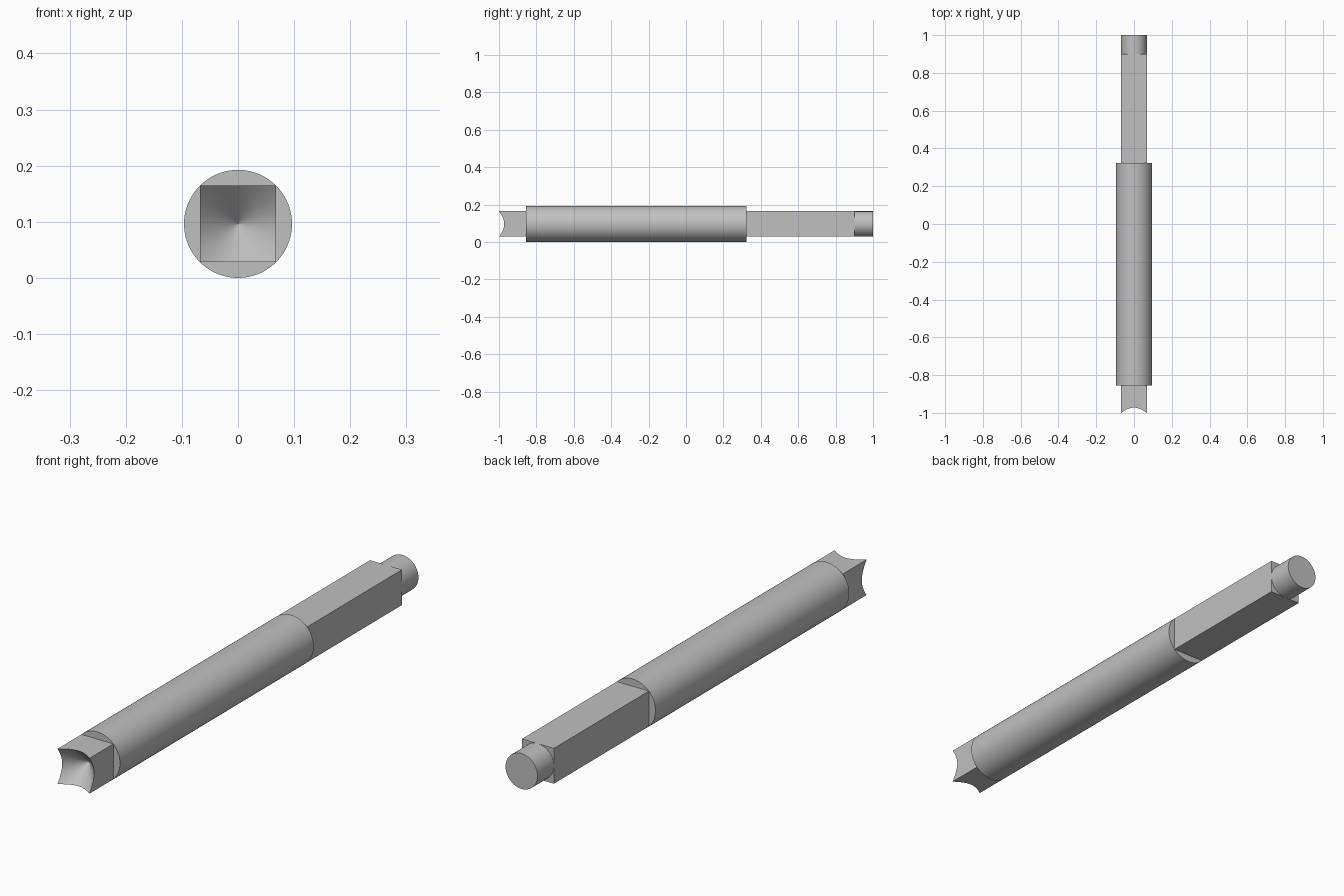
import bpy, bmesh, math
from mathutils import Matrix

cube = bpy.data.objects.get("Cube")
if cube:
    bpy.data.objects.remove(cube, do_unlink=True)

R = 0.0962                  # body radius, also the centre height
H = R / math.sqrt(2)        # half side of the square that fits the body circle

steel = bpy.data.materials.new("grey_steel")
steel.use_nodes = True
grey = (0.53, 0.53, 0.53, 1)
steel.diffuse_color = grey
steel.node_tree.nodes["Principled BSDF"].inputs["Base Color"].default_value = grey


def add_part(name, bm, smooth=False):
    bmesh.ops.recalc_face_normals(bm, faces=bm.faces)
    mesh = bpy.data.meshes.new(name)
    bm.to_mesh(mesh)
    bm.free()
    mesh.materials.append(steel)
    obj = bpy.data.objects.new(name, mesh)
    bpy.context.collection.objects.link(obj)
    obj.location.z = R
    if smooth:
        bpy.ops.object.select_all(action='DESELECT')
        obj.select_set(True)
        bpy.context.view_layer.objects.active = obj
        bpy.ops.object.shade_smooth_by_angle(angle=math.radians(30))
    return obj


def rod(name, radius, y0, y1):
    bm = bmesh.new()
    turn = Matrix.Translation((0, (y0 + y1) / 2, 0)) @ Matrix.Rotation(math.pi / 2, 4, 'X')
    bmesh.ops.create_cone(bm, cap_ends=True, segments=96, radius1=radius,
                          radius2=radius, depth=y1 - y0, matrix=turn)
    add_part(name, bm, smooth=True)


def square_bar(name, y0, y1):
    bm = bmesh.new()
    bmesh.ops.create_cube(bm, size=1, matrix=Matrix.Translation((0, (y0 + y1) / 2, 0))
                          @ Matrix.Diagonal((2 * H, y1 - y0, 2 * H, 1)))
    add_part(name, bm)


def countersunk_square(name, y0, y1, count=128):
    # square stub whose end is hollowed by a 45 degree cone reaching the corners
    bm = bmesh.new()
    front, back = [], []
    for i in range(count):
        a = math.tau * i / count
        c, s = math.cos(a), math.sin(a)
        r = H / max(abs(c), abs(s))
        front.append(bm.verts.new((r * c, y0 + R - r, r * s)))
        back.append(bm.verts.new((r * c, y1, r * s)))
    apex = bm.verts.new((0, y0 + R, 0))
    for i in range(count):
        j = (i + 1) % count
        bm.faces.new((front[i], front[j], apex))
        bm.faces.new((front[j], front[i], back[i], back[j]))
    bm.faces.new(back)
    add_part(name, bm)


countersunk_square("countersunk_end", -1.0, -0.855)
rod("round_body", R, -0.855, 0.323)
square_bar("square_shank", 0.323, 0.9)
rod("round_tip", H, 0.9, 1.0)
